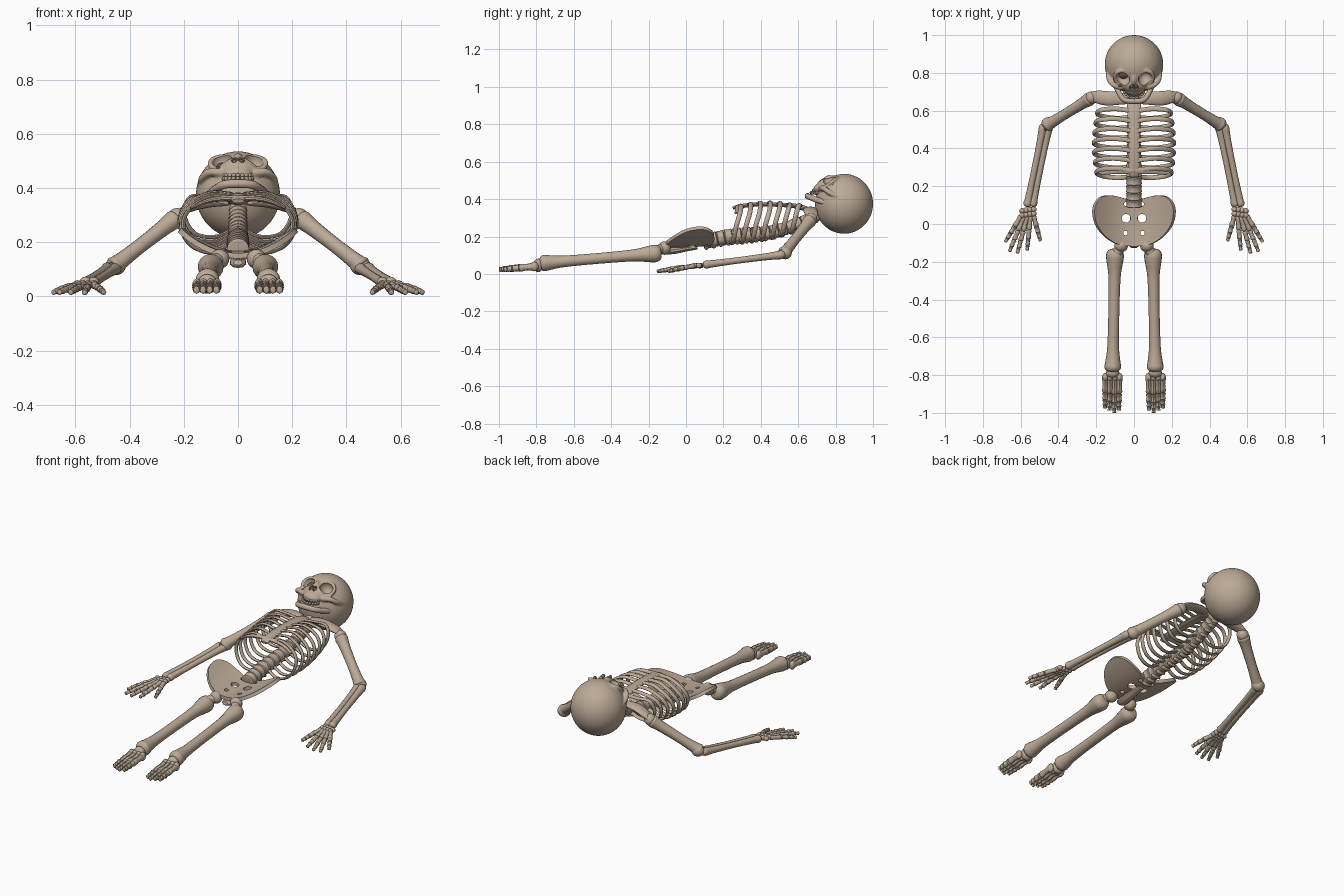
import bpy, bmesh, math
from mathutils import Vector, Matrix

if "Cube" in bpy.data.objects:
    bpy.data.objects.remove(bpy.data.objects["Cube"])


def material(name, colour):
    m = bpy.data.materials.new(name)
    m.use_nodes = True
    m.diffuse_color = (*colour, 1)
    m.node_tree.nodes["Principled BSDF"].inputs["Base Color"].default_value = (*colour, 1)
    return m


BONE = material("bone tan", (0.505, 0.402, 0.308))
CAVITY = material("cavity brown", (0.17, 0.10, 0.065))
SIDES = (("left", 1), ("right", -1))


def finish(name, bm, mat=BONE, angle=45):
    bmesh.ops.recalc_face_normals(bm, faces=bm.faces)
    me = bpy.data.meshes.new(name)
    bm.to_mesh(me)
    bm.free()
    me.materials.append(mat)
    me.shade_smooth()
    me.set_sharp_from_angle(angle=math.radians(angle))
    ob = bpy.data.objects.new(name, me)
    bpy.context.collection.objects.link(ob)
    return ob


def spline(points, steps):
    """Catmull-Rom through points of any dimension."""
    p = [Vector(q) for q in points]
    p = [2 * p[0] - p[1]] + p + [2 * p[-1] - p[-2]]
    out = []
    for a, b, c, d in zip(p, p[1:], p[2:], p[3:]):
        for k in range(steps):
            t = k / steps
            out.append(0.5 * (2 * b + (c - a) * t + (2 * a - 5 * b + 4 * c - d) * t * t
                              + (3 * b - a - 3 * c + d) * t ** 3))
    return out + [p[-2]]


def add_sweep(bm, path, sides=10, steps=4, ref=(0, 0, 1), wide=1.0):
    """Round tube through (x, y, z, radius) points; wide stretches it along ref."""
    path = spline(path, steps)
    pos = [q.to_3d() for q in path]
    rings = []
    for i, q in enumerate(path):
        t = (pos[min(i + 1, len(pos) - 1)] - pos[max(i - 1, 0)]).normalized()
        u = Vector(ref).cross(t).normalized()
        v = t.cross(u)
        r = max(q[3], 0.001)
        rings.append([bm.verts.new(pos[i] + u * r * math.cos(a) + v * r * wide * math.sin(a))
                      for a in (2 * math.pi * k / sides for k in range(sides))])
    for a, b in zip(rings, rings[1:]):
        for k in range(sides):
            bm.faces.new((a[k], a[k - 1], b[k - 1], b[k]))
    bm.faces.new(rings[0])
    bm.faces.new(rings[-1])


def add_bone(bm, a, b, profile, **kw):
    """Straight bone from a to b, profile = (fraction, radius) pairs."""
    a, b = Vector(a), Vector(b)
    add_sweep(bm, [(*a.lerp(b, f), r) for f, r in profile], **kw)


def add_ball(bm, loc, size, rot=(0, 0, 0), seg=20):
    m = Matrix.Translation(loc)
    for ang, axis in zip(rot, "XYZ"):
        m = m @ Matrix.Rotation(math.radians(ang), 4, axis)
    bmesh.ops.create_uvsphere(bm, u_segments=seg, v_segments=seg // 2, radius=1,
                              matrix=m @ Matrix.Diagonal((*size, 1)))


def long_bone(r_end, r_mid, r_far):
    return [(0, 0.001), (0.01, r_end * .7), (0.05, r_end), (0.11, r_end * .93), (0.24, r_mid * 1.1),
            (0.55, r_mid), (0.8, r_mid * 1.08), (0.91, r_far * .9), (0.96, r_far),
            (0.99, r_far * .7), (1, 0.001)]


def add_digit(bm, a, b, joints, arch=0.0, wide=1.0):
    """Chain of knuckled bones; joints = (start, end, radius), arched upward."""
    up = Vector((0, 0, arch))
    for f0, f1, r in joints:
        add_bone(bm, a.lerp(b, f0) + up * f0 * (1 - f0), a.lerp(b, f1) + up * f1 * (1 - f1),
                 [(0, r * .5), (.12, r), (.5, r * .78), (.88, r), (1, r * .5)],
                 sides=8, steps=2, wide=wide)


def bake(ob, cutter=None, setup=()):
    """Apply modifiers to the mesh and drop the cutter."""
    for kind, props in setup:
        mod = ob.modifiers.new(kind, kind)
        for key, val in props.items():
            setattr(mod, key, val)
    if cutter:
        cutter.hide_render = True
        mod = ob.modifiers.new("cut", "BOOLEAN")
        mod.operation, mod.solver, mod.object = "DIFFERENCE", "EXACT", cutter
    me = bpy.data.meshes.new_from_object(ob.evaluated_get(bpy.context.evaluated_depsgraph_get()))
    ob.modifiers.clear()
    ob.data = me
    me.shade_smooth()
    me.set_sharp_from_angle(angle=math.radians(45))
    if cutter:
        bpy.data.objects.remove(cutter)


# Skull: cranium, brow rings, cheekbones and upper jaw fused, then hollowed
bm, cut = bmesh.new(), bmesh.new()
add_ball(bm, (0, .845, .375), (.155, .155, .16), seg=64)
add_ball(bm, (0, .748, .46), (.076, .055, .052), (35, 0, 0))
add_ball(bm, (0, .712, .452), (.053, .034, .03), (35, 0, 0))
add_sweep(bm, [(0, .787, .515, .012), (0, .757, .514, .014), (0, .737, .498, .008)])
for s in (1, -1):
    tilt = Matrix.Translation((s * .059, .777, .490)) @ Matrix.Rotation(math.radians(35), 4, "X")
    ring = [tilt @ Vector((.044 * math.cos(a), .042 * math.sin(a), 0))
            for a in (math.pi * k / 8 for k in range(17))]
    add_sweep(bm, [(*p, .010) for p in ring], ref=(0, -.57, .82), steps=2)
    add_sweep(bm, [(s * .06, .722, .455, .016), (s * .105, .735, .458, .015),
                   (s * .132, .768, .435, .014), (s * .142, .82, .41, .008)])
    add_ball(cut, (s * .059, .767, .505), (.037, .035, .046), (35, 0, 0))
    add_ball(cut, (s * .012, .728, .498), (.012, .018, .024), (35, 0, s * 12))
skull = finish("skull", bm)
bake(skull, setup=[("REMESH", dict(mode="VOXEL", voxel_size=.0055)),
                   ("SMOOTH", dict(factor=.5, iterations=4))])
bake(skull, finish("socket_cutter", cut))

# Dark linings of the nose, right eye socket and right elbow hollow
bm = bmesh.new()
for s in (1, -1):
    add_ball(bm, (s * .012, .733, .491), (.0115, .016, .016), (35, 0, s * 12), 12)
finish("nose_cavity", bm, CAVITY)
bm = bmesh.new()
add_ball(bm, (-.056, .788, .476), (.024, .022, .014), (35, 0, 0), 16)
add_ball(bm, (-.068, .733, .470), (.016, .010, .008), (35, 0, 0), 12)
finish("right_eye_cavity", bm, CAVITY)
bm = bmesh.new()
add_ball(bm, (-.468, .502, .112), (.017, .011, .014), seg=12)
finish("right_elbow_hollow", bm, CAVITY)

# Lower jaw and teeth
bm = bmesh.new()
half = [(.118, .80, .375, .01), (.102, .755, .38, .014), (.082, .70, .396, .014), (.052, .658, .412, .014)]
add_sweep(bm, half + [(0, .65, .416, .015)] + [(-x, y, z, r) for x, y, z, r in half[::-1]], wide=1.1)
finish("lower_jaw", bm)
bm = bmesh.new()
for rx, y0, z0 in ((.050, .724, .445), (.053, .712, .433)):
    for k in range(9):
        a = math.radians(-72 + 18 * k)
        add_ball(bm, (rx * math.sin(a), y0 - .042 * math.cos(a), z0), (.009, .008, .011), (35, 0, 0), 8)
finish("teeth", bm)

# Spine: chunky vertebrae with a low rear ridge, plus the tailbone
spine = spline([(0, .09, .172, .043), (0, .25, .202, .043), (0, .45, .222, .038),
                (0, .62, .275, .036), (0, .74, .335, .034)], 20)
bm = bmesh.new()
for a, b in zip(spine[::5], spine[5::5]):
    r, p, d = a[3], a.to_3d(), (b - a).to_3d()
    add_bone(bm, p, p + d, [(0, r * .75), (.1, r * .97), (.5, r * .9), (.9, r * .97), (1, r * .75)],
             ref=(1, 0, 0), sides=16, steps=2)
    add_ball(bm, p + d * .5 + Vector((0, 0, -r * .8)), (r * .75, .013, .013), seg=12)
finish("spine", bm)
bm = bmesh.new()
add_sweep(bm, [(0, .06, .143, .012), (0, 0, .135, .015), (0, -.06, .125, .018), (0, -.11, .122, .017),
               (0, -.125, .125, .01)], ref=(1, 0, 0), wide=1.7)
finish("tailbone", bm)


# Rib cage: seven pairs of flattened hoops, breastbone and lower cartilage
def rib_path(s, i):
    f = i / 6
    y = .25 + .315 * f
    zs, zt = .2 + .045 * f * f, .366 + .016 * math.sin(f * math.pi)
    w = .19 + .026 * math.sin(math.pi * min(1, .15 + f * .75))
    dip = .038 - .012 * f
    shape = [(.1, 0, 0), (.45, -dip, -.005), (.82, -dip * .4, .004), (1, .06, .02),
             (.88, .122, .038), (.5, zt - zs, .045), (.1, zt - zs - .004, .035)]
    return [(s * w * u, y + dy, zs + dz, .0075) for u, dz, dy in shape]


for side, s in SIDES:
    bm = bmesh.new()
    for i in range(7):
        add_sweep(bm, rib_path(s, i), ref=(0, 1, -.2), wide=1.7, steps=5, sides=8)
    finish(side + "_ribs", bm)
bm = bmesh.new()
add_sweep(bm, [(0, .25, .352, .008), (0, .29, .362, .011), (0, .4, .372, .011), (0, .56, .366, .012),
               (0, .63, .352, .014), (0, .655, .345, .009)], ref=(1, 0, 0), wide=2.8, sides=14)
add_sweep(bm, [(-.175, .268, .325, .005), (-.1, .28, .355, .009), (0, .285, .362, .011),
               (.1, .28, .355, .009), (.175, .268, .325, .005)], ref=(0, 1, 0), wide=1.8)
finish("breastbone", bm)

# Pelvis: shallow bowl with a kidney outline, pierced by six holes
half = [(0, .122), (.05, .135), (.11, .15), (.17, .145), (.205, .11), (.215, .06), (.2, -.005),
        (.16, -.06), (.105, -.1), (.05, -.115), (0, -.118)]
rim = spline(half + [(-x, y) for x, y in half[-2:0:-1]] + half[:1], 4)[:-1]
bm, rows = bmesh.new(), []
for k in range(1, 10):
    rows.append([])
    for p in rim:
        x, y = p * k / 9
        rows[-1].append(bm.verts.new((x, y, .152 + .09 * (x / .215) ** 2 + .04 * y + .2 * y * y)))
for a, b in zip(rows, rows[1:]):
    for k in range(len(rim)):
        bm.faces.new((a[k - 1], a[k], b[k], b[k - 1]))
bm.faces.new(rows[0])
pelvis = finish("pelvis", bm)
bm = bmesh.new()
for s in (1, -1):
    for x, y, r in ((.042, .03, .023), (.042, .105, .011), (.045, -.048, .012)):
        bmesh.ops.create_cone(bm, cap_ends=True, segments=20, radius1=r, radius2=r, depth=.3,
                              matrix=Matrix.Translation((s * x, y, .17)))
bake(pelvis, setup=[("SOLIDIFY", dict(thickness=.02, offset=0))])
bake(pelvis, finish("hole_cutter", bm))

for side, s in SIDES:
    # Broad collar plate reaching from the neck to the shoulder
    bm = bmesh.new()
    add_sweep(bm, [(s * .03, .655, .345, .008), (s * .05, .66, .345, .012), (s * .09, .665, .345, .015),
                   (s * .14, .665, .338, .0165), (s * .19, .672, .322, .015), (s * .225, .678, .305, .010),
                   (s * .238, .68, .298, .004)], ref=(0, 1, 0), wide=2.3, sides=16)
    finish(side + "_collar_plate", bm)

    # Upper arm with shoulder and elbow ends
    bm = bmesh.new()
    shoulder, elbow = Vector((s * .225, .668, .292)), Vector((s * .465, .52, .105))
    add_bone(bm, shoulder, elbow, long_bone(.036, .027, .036), sides=16)
    add_ball(bm, shoulder, (.034, .034, .034))
    add_ball(bm, (s * .452, .532, .112), (.038, .034, .034))
    finish(side + "_upper_arm", bm)

    # Twin forearm bones
    for name, dx, r in (("inner", -.015, .016), ("outer", .015, .017)):
        bm = bmesh.new()
        add_bone(bm, (s * (.462 + dx), .53, .105), (s * (.552 + dx), .09, .048),
                 long_bone(r * 1.35, r, r * 1.3), sides=12)
        finish(side + "_" + name + "_forearm", bm)

    # Hand: wrist pebbles and five jointed fingers
    bm = bmesh.new()
    for k in range(8):
        add_ball(bm, (s * (.532 + .02 * (k % 4)), .078 - .024 * (k // 4) - .003 * (k % 4), .045),
                 (.016, .016, .015), seg=12)
    for k, tip in enumerate(((.495, -.09), (.566, -.14), (.618, -.155), (.66, -.147), (.682, -.095))):
        add_digit(bm, Vector((s * (.532 + .016 * k), .045, .042)), Vector((s * tip[0], tip[1], .014)),
                  ((0, .42, .0145), (.41, .67, .014), (.66, .86, .0125), (.85, 1, .0105)), .012)
    finish(side + "_hand", bm)

    # Leg: hip ball and neck, then the long bone down to the ankle
    bm = bmesh.new()
    add_ball(bm, (s * .068, -.115, .138), (.036, .034, .036))
    add_sweep(bm, [(s * .065, -.115, .138, .026), (s * .085, -.145, .13, .027), (s * .1, -.17, .12, .03)])
    finish(side + "_hip_joint", bm)
    bm = bmesh.new()
    add_bone(bm, (s * .1, -.13, .112), (s * .113, -.785, .056), long_bone(.047, .029, .044), sides=18)
    finish(side + "_leg", bm)

    # Foot: ankle, instep pebbles and four stout jointed toes
    bm = bmesh.new()
    add_ball(bm, (s * .113, -.79, .046), (.036, .028, .036))
    for k in range(4):
        x = s * (.077 + .025 * k)
        add_ball(bm, (x, -.812, .04), (.017, .024, .026), seg=12)
        add_digit(bm, Vector((x, -.81, .04)),
                  Vector((s * (.08 + .0245 * k), -1 + .012 * abs(k - 1), .024)),
                  ((0, .5, .0165), (.49, .73, .0155), (.72, .89, .0135), (.88, 1, .0115)), wide=1.25)
    finish(side + "_foot", bm)
